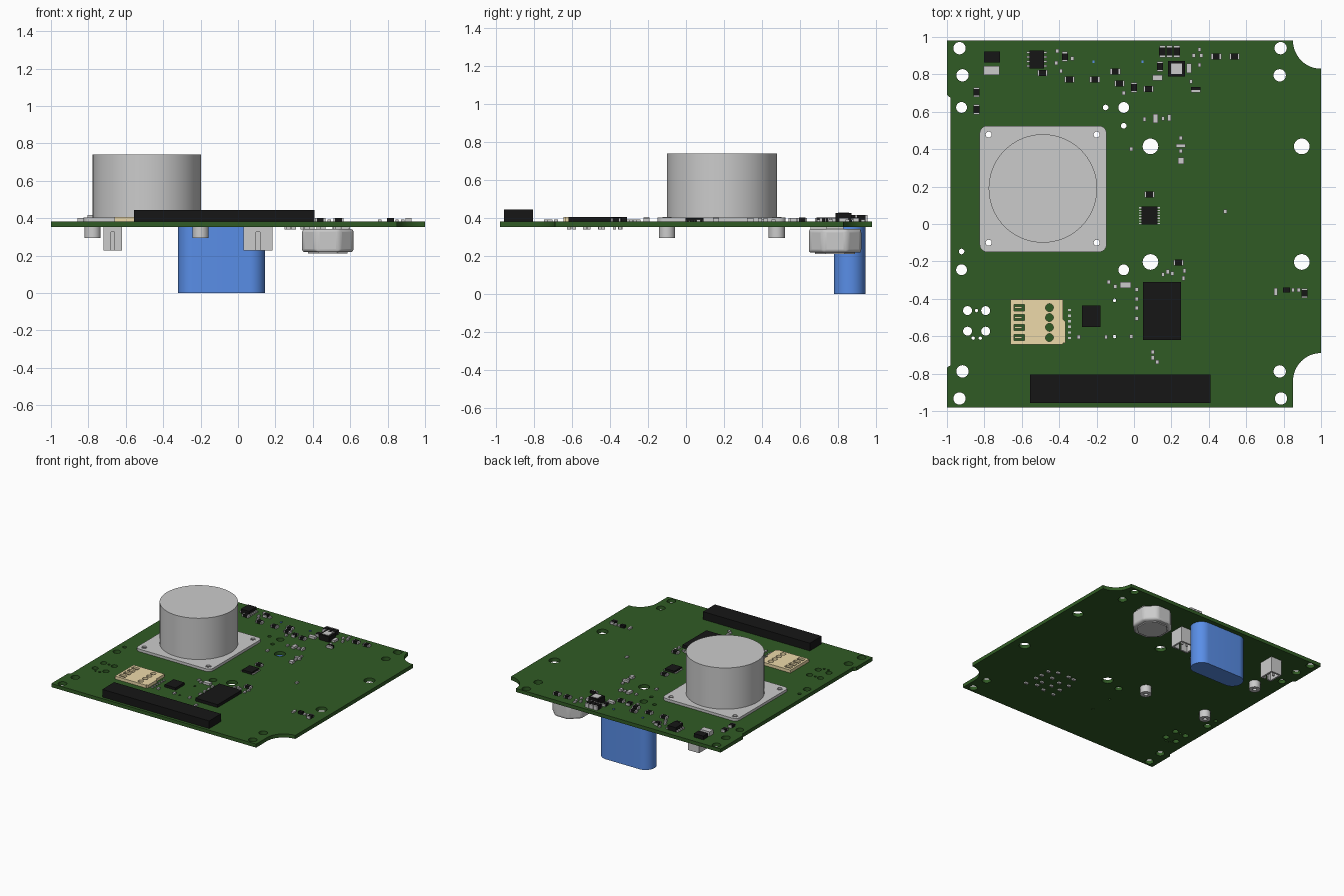
import bpy, bmesh, math, random
from mathutils import Matrix

TOP, BOT = 0.382, 0.353   # board faces


def material(name, rgb):
    m = bpy.data.materials.new(name)
    m.diffuse_color = (*rgb, 1)
    return m


GREEN = material("board_green", (0.03, 0.105, 0.018))
BLACK = material("chip_black", (0.008, 0.008, 0.008))
BLUE = material("sleeve_blue", (0.1, 0.27, 0.8))
TAN = material("socket_tan", (0.85, 0.7, 0.4))


def link(name, mesh, mat=None):
    ob = bpy.data.objects.new(name, mesh)
    bpy.context.collection.objects.link(ob)
    if mat:
        mesh.materials.append(mat)
    return ob


def arc(cx, cy, r, a0, a1, n):
    return [(cx + r * math.cos(math.radians(a0 + (a1 - a0) * i / n)),
             cy + r * math.sin(math.radians(a0 + (a1 - a0) * i / n))) for i in range(n + 1)]


def circle(cx, cy, r, n=32):
    return arc(cx, cy, r, 0, 360, n)[:-1]


def rounded(x0, x1, y0, y1, r, n=8):
    return (arc(x1 - r, y1 - r, r, 0, 90, n) + arc(x0 + r, y1 - r, r, 90, 180, n) +
            arc(x0 + r, y0 + r, r, 180, 270, n) + arc(x1 - r, y0 + r, r, 270, 360, n))


def rect(x0, x1, y0, y1):
    return [(x1, y1), (x0, y1), (x0, y0), (x1, y0)]


def prism(name, loops, z0, z1, mat=None, bevel=0):
    """Filled outline (first loop) with holes (other loops), from z0 to z1."""
    cu = bpy.data.curves.new(name, 'CURVE')
    cu.dimensions, cu.fill_mode, cu.extrude = '2D', 'BOTH', (z1 - z0) / 2
    for pts in loops:
        s = cu.splines.new('POLY')
        s.points.add(len(pts) - 1)
        for p, (x, y) in zip(s.points, pts):
            p.co = (x, y, 0, 1)
        s.use_cyclic_u = True
    tmp = link(name + "_outline", cu)
    mesh = bpy.data.meshes.new_from_object(tmp.evaluated_get(bpy.context.evaluated_depsgraph_get()))
    bpy.data.objects.remove(tmp)
    bm = bmesh.new()
    bm.from_mesh(mesh)
    bmesh.ops.remove_doubles(bm, verts=bm.verts, dist=1e-5)
    bmesh.ops.translate(bm, verts=bm.verts, vec=(0, 0, (z0 + z1) / 2))
    bmesh.ops.recalc_face_normals(bm, faces=bm.faces)
    bm.to_mesh(mesh)
    bm.free()
    mesh.materials.clear()
    ob = link(name, mesh, mat)
    if bevel:
        b = ob.modifiers.new("edge", 'BEVEL')
        b.width, b.segments = bevel, 3
    bpy.ops.object.select_all(action='DESELECT')
    ob.select_set(True)
    bpy.context.view_layer.objects.active = ob
    bpy.ops.object.shade_smooth_by_angle(angle=math.radians(30))
    return ob


def boxes(name, items, mat=None):
    """One mesh of boxes, each (x0, x1, y0, y1, z0, z1)."""
    bm = bmesh.new()
    for x0, x1, y0, y1, z0, z1 in items:
        m = Matrix.Translation(((x0 + x1) / 2, (y0 + y1) / 2, (z0 + z1) / 2))
        bmesh.ops.create_cube(bm, size=1, matrix=m @ Matrix.Diagonal((x1 - x0, y1 - y0, z1 - z0, 1)))
    mesh = bpy.data.meshes.new(name)
    bm.to_mesh(mesh)
    bm.free()
    return link(name, mesh, mat)


def on_top(x, y, w, d, h):
    return (x - w / 2, x + w / 2, y - d / 2, y + d / 2, TOP - 0.002, TOP + h)


# Board with corner bites, side relief and drilled holes
POSTS = [(x, y) for x in (-0.777, -0.2) for y in (-0.1, 0.478)]
edge = ([(-1, -0.98), (0.85, -0.98)] + arc(1, -0.84, 0.15, 180, 90, 12) +
        arc(1, 0.98, 0.15, 270, 180, 12) +
        [(-1, 0.98), (-1, 0.69), (-0.992, 0.682), (-0.98, 0.675), (-0.98, -0.755), (-0.992, -0.762), (-1, -0.77)])
drills = {
    0.033: [(-0.933, 0.94), (-0.917, 0.795), (0.784, 0.94), (0.779, 0.795),
            (-0.917, -0.788), (-0.933, -0.933), (0.779, -0.788), (0.786, -0.933)],
    0.029: [(-0.922, 0.623), (-0.055, 0.623), (-0.922, -0.245), (-0.055, -0.245)],
    0.042: [(0.088, 0.415), (0.897, 0.415), (0.088, -0.203), (0.897, -0.203)],
    0.024: [(-0.89, -0.463), (-0.793, -0.463), (-0.89, -0.573), (-0.793, -0.573)] + POSTS,
    0.015: [(-0.152, 0.623), (-0.055, 0.525), (-0.922, -0.147)],
    0.009: [(-0.842, -0.463), (-0.86, -0.61), (-0.822, -0.61), (-0.104, -0.408), (-0.104, -0.602)],
}
prism("circuit_board", [edge] + [circle(x, y, r, 24) for r, ps in drills.items() for x, y in ps], BOT, TOP, GREEN)

# Sensor: base plate, can, and tubular standoffs through the board
prism("sensor_plate", [rounded(-0.825, -0.147, -0.15, 0.525, 0.04)] +
      [circle(x, y, 0.024, 24) for x, y in POSTS], TOP, 0.403)
prism("sensor_can", [circle(-0.487, 0.19, 0.29, 72)], 0.40, 0.74)
for x, y in POSTS:
    prism("standoff_sleeve", [circle(x, y, 0.024, 24), circle(x, y, 0.016, 24)], BOT - 0.01, 0.405)
    prism("standoff_foot", [circle(x, y, 0.043), circle(x, y, 0.016, 24)], 0.294, BOT)

# Underside: large capacitor and octagonal inductor
prism("capacitor", [rounded(-0.32, 0.145, 0.779, 0.944, 0.082, 12)], 0, BOT, BLUE)


def octagon(r, c):
    cx, cy = 0.48, 0.785
    return [(cx + sx * a, cy + sy * b) for sx, sy, a, b in
            [(1, -1, r, r - c), (1, 1, r, r - c), (1, 1, r - c, r), (-1, 1, r - c, r),
             (-1, 1, r, r - c), (-1, -1, r, r - c), (-1, -1, r - c, r), (1, -1, r - c, r)]]


prism("inductor_body", [octagon(0.138, 0.075)], 0.218, 0.343, None, 0.018)
prism("inductor_face", [octagon(0.105, 0.055)], 0.21, 0.23)
boxes("inductor_pads", [(0.36, 0.41, 0.74, 0.83, 0.335, BOT), (0.55, 0.60, 0.74, 0.83, 0.335, BOT)])

# Underside: two open plug sockets with slotted walls and pins
for name, x0, x1, y0, y1 in (("small_socket", -0.72, -0.62, 0.735, 0.86), ("wide_socket", 0.03, 0.185, 0.655, 0.775)):
    t, zb, m = 0.014, 0.227, (x0 + x1) / 2
    boxes(name, [(x0, x1, y0, y1, 0.325, BOT), (x0, x0 + t, y0, y1, zb, 0.33), (x1 - t, x1, y0, y1, zb, 0.33),
                 (x0, x1, y1 - t, y1, zb, 0.33), (x0, m - 0.01, y0, y0 + t, zb, 0.33),
                 (m + 0.01, x1, y0, y0 + t, zb, 0.33)])
    boxes(name + "_pins", [(m + s - 0.006, m + s + 0.006, y0 + 0.055, y0 + 0.067, 0.24, 0.33)
                           for s in (-0.022, 0.022)])

# Underside: cluster of tiny passives
random.seed(4)
boxes("underside_passives", [(x - 0.014, x + 0.014, y - 0.009, y + 0.009, BOT - 0.013, BOT + 0.002)
                             for x, y in [(0.28 + 0.08 * i + random.uniform(-.02, .02), -0.6 + 0.08 * j + random.uniform(-.02, .02))
                                          for i in range(4) for j in range(4)]])

# Edge header and card socket with contact windows
boxes("edge_header", [(-0.555, 0.41, -0.958, -0.805, TOP, 0.445)], BLACK)
rows = (-0.447, -0.5, -0.553, -0.607)
prism("card_socket", [[(-0.66, -0.645), (-0.38, -0.645), (-0.38, -0.635), (-0.367, -0.635), (-0.367, -0.52),
                       (-0.38, -0.51), (-0.38, -0.405), (-0.66, -0.405)]] +
      [circle(-0.452, y, 0.021, 20) for y in rows] +
      [rect(-0.642, -0.585, y - 0.017, y + 0.017) for y in rows], TOP, 0.406, TAN)
boxes("card_contacts", [(-0.64, -0.6, y - 0.005, y + 0.005, TOP, 0.398) for y in rows], TAN)
boxes("card_socket_leads", [on_top(-0.345, y, 0.018, 0.012, 0.008) for y in (-0.46, -0.49, -0.52, -0.55, -0.58, -0.61)])

# Main chips, with leads
boxes("radio_module", [on_top(0.149, -0.465, 0.202, 0.31, 0.024)], BLACK)
boxes("memory_chip", [on_top(-0.228, -0.492, 0.1, 0.115, 0.02)], BLACK)
boxes("processor_chip", [on_top(0.083, 0.045, 0.086, 0.095, 0.018)], BLACK)
boxes("processor_leads", [on_top(0.083 + s * 0.047, 0.045 + 0.014 * k, 0.016, 0.006, 0.006)
                          for s in (-1, 1) for k in range(-3, 4)])
boxes("power_chip", [on_top(-0.52, 0.88, 0.075, 0.095, 0.035)], BLACK)
boxes("power_chip_leads", [on_top(-0.52 + s * 0.046, 0.88 + 0.024 * k, 0.02, 0.01, 0.012)
                           for s in (-1, 1) for k in (-1.5, -0.5, 0.5, 1.5)])
boxes("choke_body", [on_top(0.227, 0.83, 0.09, 0.085, 0.045)], BLACK)
boxes("choke_top", [on_top(0.227, 0.83, 0.058, 0.058, 0.048)])
boxes("diode_body", [on_top(-0.76, 0.893, 0.085, 0.06, 0.03)], BLACK)
boxes("tantalum_capacitor", [on_top(-0.762, 0.82, 0.085, 0.048, 0.035)])
boxes("indicator_lights", [on_top(x, 0.868, 0.012, 0.012, 0.008) for x in (-0.217, 0.045)], BLUE)

# Two-ended passives: black bodies with grey terminals, lying along x or y
along_x = [(-0.1, 0.815), (-0.21, 0.773), (-0.345, 0.773), (-0.49, 0.808), (0.44, 0.896), (0.537, 0.896),
           (0.083, 0.158), (0.238, -0.207), (0.078, 0.722), (-0.078, 0.752)]
along_y = [(-0.842, 0.612), (-0.842, 0.705), (-0.37, 0.895), (0.139, 0.842), (0.912, -0.37), (0.0, 0.73)]
tall_y = [(0.152, 0.922), (0.19, 0.922), (0.228, 0.922)]
bodies, ends = [], []
for pts, w, d, h in ((along_x, 0.054, 0.032, 0.02), (along_y, 0.032, 0.052, 0.02), (tall_y, 0.034, 0.066, 0.035)):
    for x, y in pts:
        lx = w > d
        bodies.append(on_top(x, y, w * (0.68 if lx else 1), d * (1 if lx else 0.68), h))
        for s in (-1, 1):
            ends.append(on_top(x + s * w * 0.42 * lx, y + s * d * 0.42 * (not lx),
                               w * (0.16 if lx else 0.98), d * (0.98 if lx else 0.16), h - 0.001))
boxes("passive_bodies", bodies, BLACK)
boxes("passive_terminals", ends)
boxes("transistor", [on_top(0.815, -0.352, 0.036, 0.026, 0.02), on_top(0.33, 0.725, 0.05, 0.016, 0.02)], BLACK)

# Plain grey passives: medium, then tiny ones
medium = [(0.126, 0.782, 0.055, 0.03), (0.294, 0.832, 0.026, 0.05), (0.115, 0.565, 0.028, 0.048),
          (0.188, 0.568, 0.02, 0.034), (0.25, 0.418, 0.052, 0.02), (0.25, 0.39, 0.018, 0.02),
          (0.25, 0.338, 0.032, 0.034), (-0.046, -0.326, 0.06, 0.032), (0.33, 0.712, 0.05, 0.018)]
boxes("medium_passives", [on_top(x, y, w, d, 0.018) for x, y, w, d in medium])
tiny = [(-0.41, 0.925), (-0.39, 0.817), (-0.415, 0.86), (-0.33, 0.885), (0.35, 0.932), (0.35, 0.85), (0.32, 0.9),
        (0.36, 0.9), (0.305, 0.762), (-0.055, 0.7), (0.056, 0.56), (0.155, 0.565), (-0.015, 0.402), (0.25, 0.46),
        (0.487, 0.066), (0.015, -0.35), (0.015, -0.4), (0.015, -0.45), (0.015, -0.505), (-0.135, -0.31),
        (-0.1, -0.335), (-0.15, -0.605), (-0.015, -0.602), (-0.295, -0.605), (0.1, -0.685), (0.1, -0.715),
        (0.125, -0.738), (0.758, -0.352), (0.758, -0.37), (0.85, -0.352), (0.88, -0.352), (0.155, -0.27),
        (0.18, -0.255), (0.205, -0.265), (0.265, -0.29), (0.27, -0.25)]
boxes("tiny_passives", [on_top(x, y, 0.018, 0.022, 0.012) for x, y in tiny])
